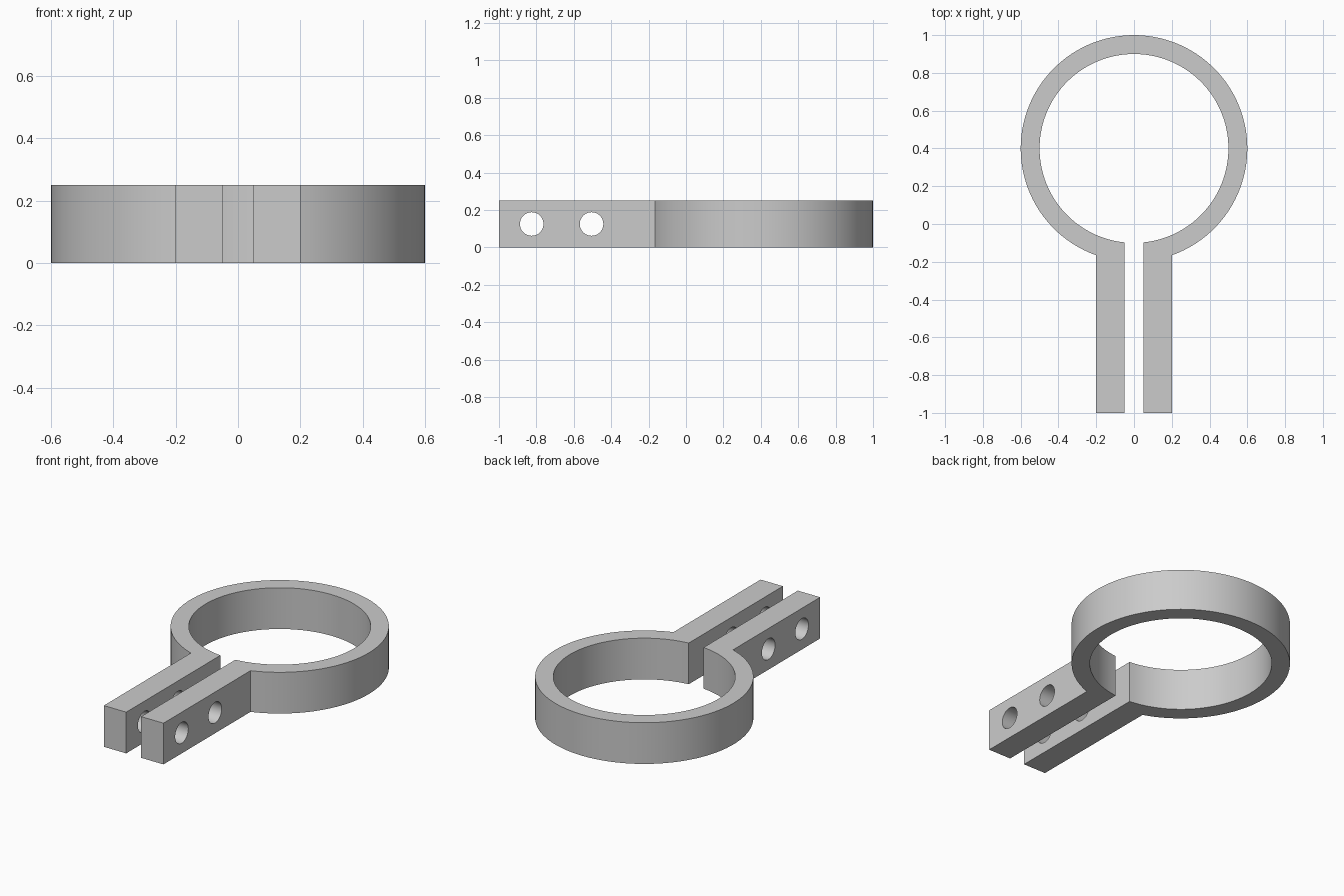
import bpy, bmesh
from math import asin, cos, sin, pi, radians
from mathutils import Matrix

HEIGHT, CENTRE_Y = 0.25, 0.4
OUTER, INNER = 0.6, 0.5
ARM_IN, ARM_OUT, ARM_END = 0.05, 0.2, -1.0
HOLE_RADIUS, HOLE_YS = 0.063, (-0.825, -0.505)

if "Cube" in bpy.data.objects:
    bpy.data.objects.remove(bpy.data.objects["Cube"], do_unlink=True)

grey = bpy.data.materials.new("plain grey")
grey.use_nodes = True
colour = (0.6, 0.6, 0.6, 1)
grey.diffuse_color = colour
grey.node_tree.nodes["Principled BSDF"].inputs["Base Color"].default_value = colour


def add_object(name, bm):
    bmesh.ops.recalc_face_normals(bm, faces=bm.faces)
    mesh = bpy.data.meshes.new(name)
    bm.to_mesh(mesh)
    bm.free()
    mesh.materials.append(grey)
    obj = bpy.data.objects.new(name, mesh)
    bpy.context.collection.objects.link(obj)
    return obj


def arc(radius, half_gap, steps=96):
    """Points round the ring, from the right of the gap to its left."""
    start = asin(half_gap / radius)
    angles = [start + (2 * pi - 2 * start) * i / steps for i in range(steps + 1)]
    return [(radius * sin(a), CENTRE_Y - radius * cos(a)) for a in angles]


# Clamp body: split ring running into two parallel arms, as one outline
outline = arc(OUTER, ARM_OUT)
outline += [(-ARM_OUT, ARM_END), (-ARM_IN, ARM_END)]
outline += reversed(arc(INNER, ARM_IN))
outline += [(ARM_IN, ARM_END), (ARM_OUT, ARM_END)]
bm = bmesh.new()
base = bm.faces.new([bm.verts.new((x, y, 0)) for x, y in outline])
top = bmesh.ops.extrude_face_region(bm, geom=[base])["geom"]
bmesh.ops.translate(bm, vec=(0, 0, HEIGHT),
                    verts=[v for v in top if isinstance(v, bmesh.types.BMVert)])
clamp = add_object("clamp_body", bm)

# Bolt holes through both arms
bm = bmesh.new()
for y in HOLE_YS:
    bmesh.ops.create_cone(
        bm, cap_ends=True, segments=48, radius1=HOLE_RADIUS, radius2=HOLE_RADIUS, depth=0.6,
        matrix=Matrix.Translation((0, y, HEIGHT / 2)) @ Matrix.Rotation(pi / 2, 4, "Y"))
cutter = add_object("bolt_hole_cutter", bm)
cutter.hide_render = True
cutter.hide_set(True)

holes = clamp.modifiers.new("bolt holes", "BOOLEAN")
holes.operation, holes.solver, holes.object = "DIFFERENCE", "EXACT", cutter

# Apply the cut, then smooth the curved walls
bpy.ops.object.select_all(action="DESELECT")
bpy.context.view_layer.objects.active = clamp
clamp.select_set(True)
bpy.ops.object.modifier_apply(modifier=holes.name)
bpy.data.objects.remove(cutter, do_unlink=True)
bpy.ops.object.shade_smooth_by_angle(angle=radians(30))
